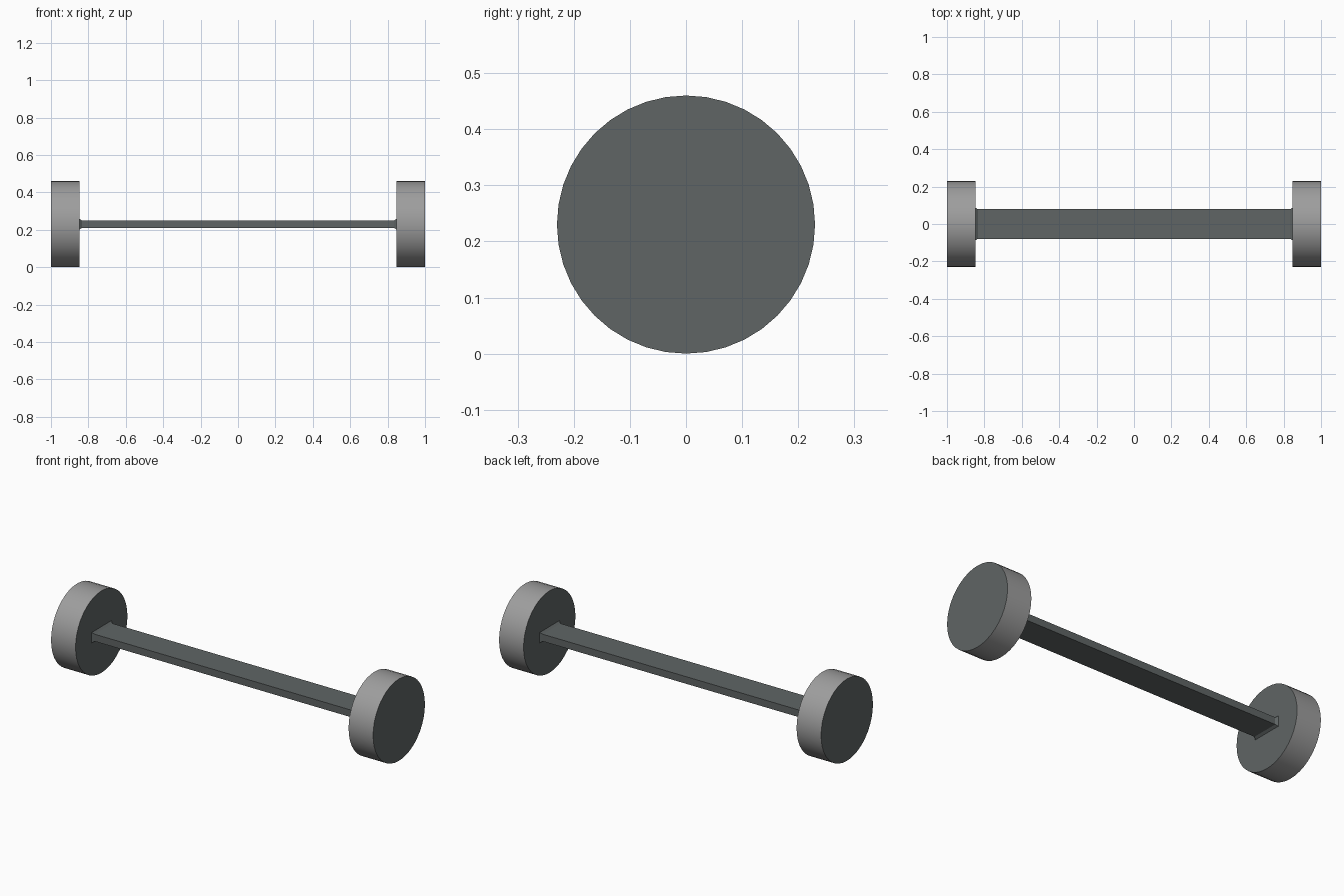
import bpy, bmesh, math

if "Cube" in bpy.data.objects:
    bpy.data.objects.remove(bpy.data.objects["Cube"])

R, HALF, INNER = 0.23, 1.0, 0.848   # wheel radius, outer and inner wheel faces


def material(name, rgb):
    m = bpy.data.materials.new(name)
    m.diffuse_color = (*rgb, 1)
    m.use_nodes = True
    m.node_tree.nodes["Principled BSDF"].inputs["Base Color"].default_value = m.diffuse_color
    return m


dark = material("dark grey", (0.115, 0.13, 0.13))
light = material("light grey", (0.34, 0.34, 0.34))


def finish(name, bm, mats):
    bmesh.ops.recalc_face_normals(bm, faces=bm.faces)
    me = bpy.data.meshes.new(name)
    bm.to_mesh(me)
    bm.free()
    for m in mats:
        me.materials.append(m)
    ob = bpy.data.objects.new(name, me)
    bpy.context.collection.objects.link(ob)
    return ob


# Wheels: light smooth rim, dark flat end faces
for side, name in ((-1, "left_wheel"), (1, "right_wheel")):
    bm = bmesh.new()
    bmesh.ops.create_cone(bm, cap_ends=True, segments=40, radius1=R, radius2=R,
                          depth=HALF - INNER)
    for f in bm.faces:
        rim = len(f.verts) == 4
        f.material_index = 1 if rim else 0
        f.smooth = rim
    for e in bm.edges:
        e.smooth = all(f.smooth for f in e.link_faces)
    for v in bm.verts:
        x, y, z = v.co
        v.co = (side * (HALF + INNER) / 2 + z, x, y + R)
    finish(name, bm, [dark, light])

# Axle: flat bar with a flared collar where it meets each wheel
bm = bmesh.new()
sections = [(-INNER, 0.088, 0.029), (-0.835, 0.079, 0.02),
            (0.835, 0.079, 0.02), (INNER, 0.088, 0.029)]
rings = [[bm.verts.new((x, sy * w, R + sz * h))
          for sy, sz in ((-1, -1), (1, -1), (1, 1), (-1, 1))]
         for x, w, h in sections]
for a, b in zip(rings, rings[1:]):
    for i in range(4):
        j = (i + 1) % 4
        bm.faces.new((a[i], a[j], b[j], b[i]))
bm.faces.new(rings[0])
bm.faces.new(rings[-1])
finish("axle_bar", bm, [dark])
